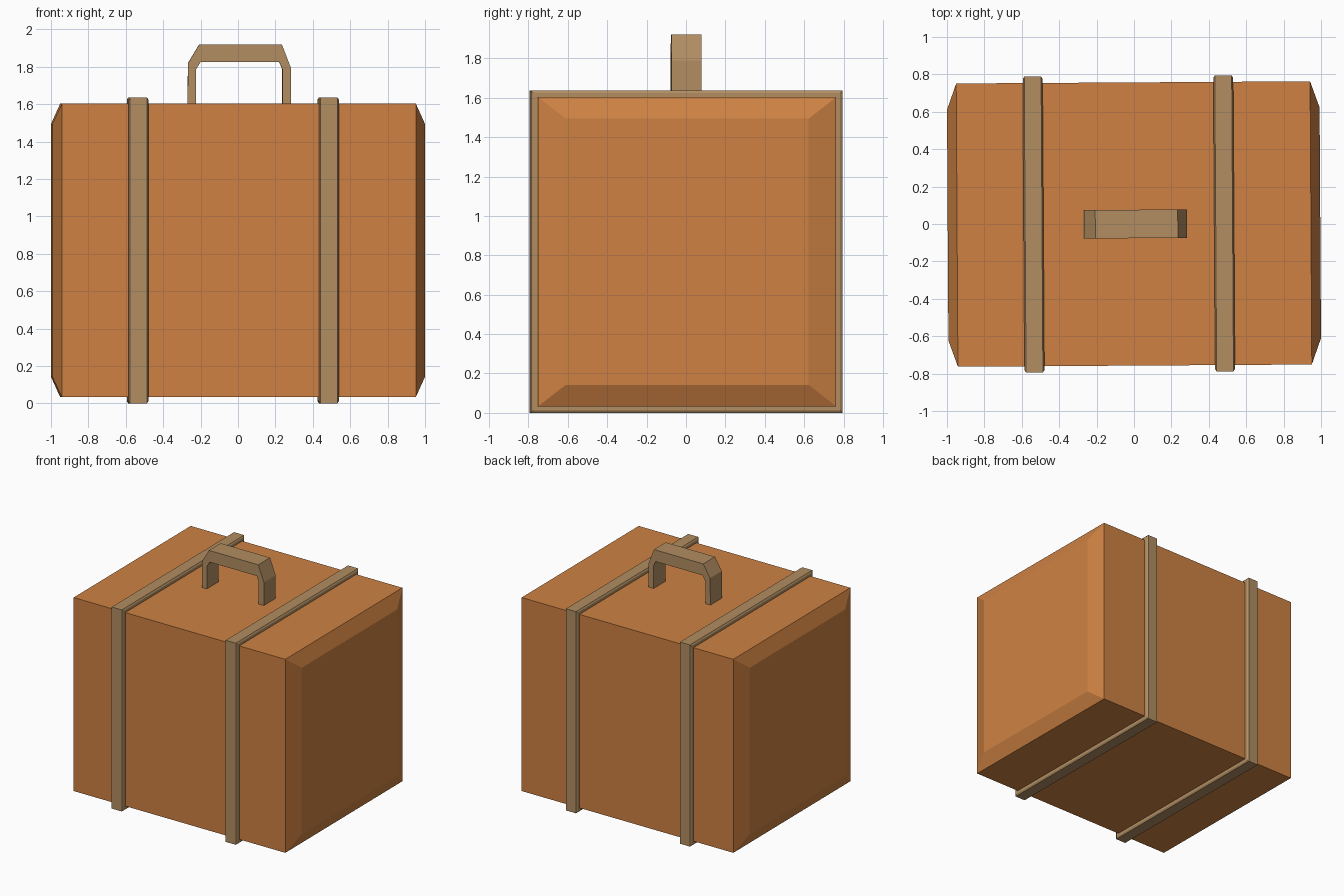
import bpy, bmesh, math
from mathutils import Matrix

if "Cube" in bpy.data.objects:
    bpy.data.objects.remove(bpy.data.objects["Cube"])

TILT = Matrix.Rotation(math.radians(0.35), 4, 'Z')  # the case sits very slightly turned
MID = 0.818                                         # centre height of the case


def material(name, rgb):
    m = bpy.data.materials.new(name)
    m.diffuse_color = (*rgb, 1)
    m.use_nodes = True
    m.node_tree.nodes["Principled BSDF"].inputs["Base Color"].default_value = m.diffuse_color
    return m


leather = material("orange leather", (0.62, 0.222, 0.056))
tan = material("tan strap", (0.445, 0.27, 0.122))


def add_object(name, bm, mat):
    bmesh.ops.recalc_face_normals(bm, faces=bm.faces)
    bm.transform(TILT)
    mesh = bpy.data.meshes.new(name)
    bm.to_mesh(mesh)
    bm.free()
    mesh.materials.append(mat)
    ob = bpy.data.objects.new(name, mesh)
    bpy.context.collection.objects.link(ob)
    return ob


def loft(name, sections, mat, closed=False):
    """Join rectangular rings (x, half depth, half height) along x."""
    bm = bmesh.new()
    rings = [[bm.verts.new((x, sy * hy, MID + sz * hz))
              for sy, sz in ((-1, -1), (1, -1), (1, 1), (-1, 1))]
             for x, hy, hz in sections]
    pairs = list(zip(rings, rings[1:]))
    if closed:
        pairs.append((rings[-1], rings[0]))
    else:
        bm.faces.new(rings[0])
        bm.faces.new(rings[-1])
    for a, b in pairs:
        for i in range(4):
            j = (i + 1) % 4
            bm.faces.new((a[i], a[j], b[j], b[i]))
    return add_object(name, bm, mat)


# Case body with bevelled end panels
loft("case_body", [(-0.996, 0.617, 0.676), (-0.946, 0.757, 0.785),
                   (0.946, 0.757, 0.785), (0.996, 0.617, 0.676)], leather)

# Two straps: closed bands with chamfered outer edges
for name, x in (("left_strap", -0.537), ("right_strap", 0.482)):
    profile = [(-0.045, 0.034), (0.045, 0.034), (0.053, 0.022),
               (0.053, -0.006), (-0.053, -0.006), (-0.053, 0.022)]
    loft(name, [(x + dx, 0.757 + h, 0.784 + h) for dx, h in profile], tan, closed=True)

# Handle: angular arch extruded along y
outer = [(-0.271, 1.59), (-0.267, 1.82), (-0.207, 1.92),
         (0.234, 1.92), (0.284, 1.79), (0.284, 1.59)]
inner = [(-0.225, 1.59), (-0.225, 1.785), (-0.2, 1.826),
         (0.22, 1.826), (0.237, 1.785), (0.237, 1.59)]
bm = bmesh.new()
rows = [[bm.verts.new((x, y, z)) for x, z in pts]
        for y in (-0.076, 0.076) for pts in (outer, inner)]
of, inf, ob_, ib = rows
for a, b in ((of, inf), (inf, ib), (ib, ob_), (ob_, of)):
    for i in range(5):
        bm.faces.new((a[i], a[i + 1], b[i + 1], b[i]))
for i in (0, 5):
    bm.faces.new((of[i], inf[i], ib[i], ob_[i]))
add_object("handle", bm, tan)
